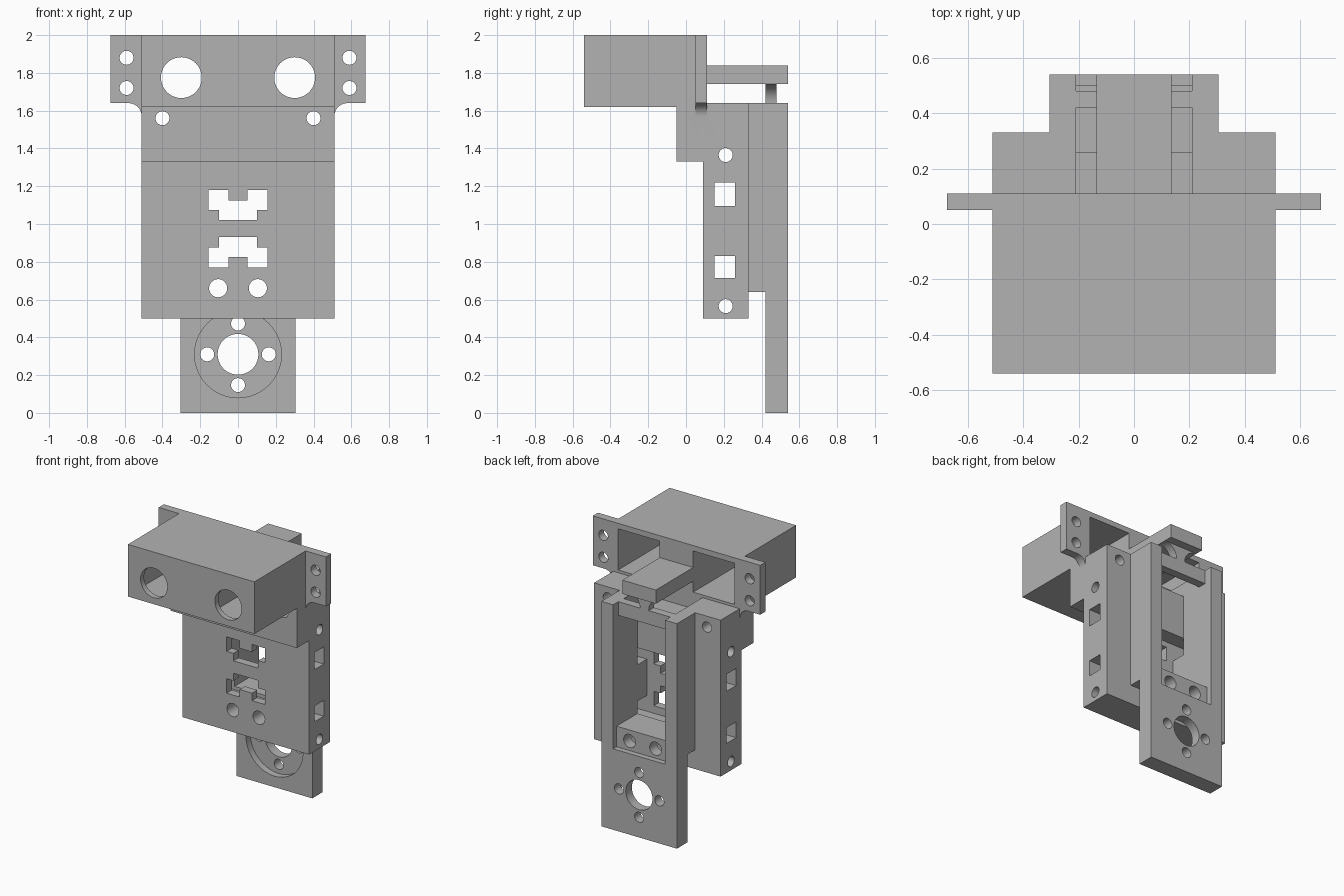
import bpy, bmesh, math
from mathutils import Matrix, Vector

cube = bpy.data.objects.get("Cube")
if cube:
    bpy.data.objects.remove(cube, do_unlink=True)

grey = bpy.data.materials.new("plain grey")
grey.use_nodes = True
colour = (0.45, 0.45, 0.45, 1)
grey.diffuse_color = colour
grey.node_tree.nodes["Principled BSDF"].inputs["Base Color"].default_value = colour


def finish(name, bm):
    bmesh.ops.recalc_face_normals(bm, faces=bm.faces)
    mesh = bpy.data.meshes.new(name)
    bm.to_mesh(mesh)
    bm.free()
    mesh.materials.append(grey)
    obj = bpy.data.objects.new(name, mesh)
    bpy.context.collection.objects.link(obj)
    return obj


def box(name, x, y, z):
    bm = bmesh.new()
    bmesh.ops.create_cube(bm, size=1)
    for v in bm.verts:
        v.co = Vector([lo + (c + 0.5) * (hi - lo) for c, (lo, hi) in zip(v.co, (x, y, z))])
    return finish(name, bm)


def drill(name, a, b, r):
    a, b = Vector(a), Vector(b)
    bm = bmesh.new()
    turn = (b - a).to_track_quat('Z', 'Y').to_matrix().to_4x4()
    bmesh.ops.create_cone(bm, cap_ends=True, segments=40, radius1=r, radius2=r,
                          depth=(b - a).length, matrix=Matrix.Translation((a + b) / 2) @ turn)
    return finish(name, bm)


def prism(name, outline, y0, y1):
    """Extrude an outline of (x, z) points along y."""
    bm = bmesh.new()
    face = bm.faces.new([bm.verts.new((x, y0, z)) for x, z in outline])
    new = bmesh.ops.extrude_face_region(bm, geom=[face])["geom"]
    bmesh.ops.translate(bm, vec=(0, y1 - y0, 0), verts=[v for v in new if isinstance(v, bmesh.types.BMVert)])
    return finish(name, bm)


def mirrored(half):
    return half + [(-x, z) for x, z in reversed(half)]


def arc(cx, cz, r, start, end, n=10):
    return [(cx + r * math.cos(math.radians(start + (end - start) * i / n)),
             cz + r * math.sin(math.radians(start + (end - start) * i / n))) for i in range(n + 1)]


def combine(target, tool, operation):
    mod = target.modifiers.new(operation.lower(), 'BOOLEAN')
    mod.operation, mod.object, mod.solver = operation, tool, 'EXACT'
    mesh = bpy.data.meshes.new_from_object(target.evaluated_get(bpy.context.evaluated_depsgraph_get()))
    target.modifiers.clear()
    target.data = mesh
    bpy.data.objects.remove(tool, do_unlink=True)


# Main block with the thicker brow below the sensor housing
W = 0.51
bracket = box("sensor_bracket", (-W, W), (0.09, 0.33), (0.5, 1.64))
parts = [
    box("brow", (-W, W), (-0.05, 0.2), (1.33, 1.63)),
    box("sensor_housing", (-W, W), (-0.54, 0.11), (1.62, 2)),
    box("back_frame", (-0.305, 0.305), (0.3, 0.54), (0.64, 1.64)),
    box("mounting_tongue", (-0.305, 0.305), (0.42, 0.54), (0, 0.8)),
]
# Housing ears, blended into the block with a concave fillet
ear = [(0.3, 1.57)] + arc(0.58, 1.57, 0.07, 180, 90) + [(0.675, 1.64), (0.675, 2), (0.3, 2)]
for side in (-1, 1):
    parts.append(prism("ear", [(side * x, z) for x, z in ear], 0.05, 0.11))
for part in parts:
    combine(bracket, part, 'UNION')

cuts = [
    # Stepped motor pocket, open at the back and at the top
    box("pocket", (-0.21, 0.21), (0.26, 0.6), (0.74, 1.7)),
    box("deep_pocket", (-0.21, 0.21), (0.15, 0.3), (0.74, 1.19)),
    box("top_slot", (-0.21, 0.21), (0.11, 0.3), (1.54, 1.7)),
    box("pocket_ledge", (-0.21, 0.21), (0.5, 0.6), (0.59, 0.8)),
    # Tongue recess and hub hole
    drill("hub_recess", (0, 0.335, 0.31), (0, 0.47, 0.31), 0.23),
    drill("hub_hole", (0, 0.35, 0.31), (0, 0.6, 0.31), 0.108),
]
for i in range(4):
    x, z = 0.163 * math.cos(i * math.pi / 2), 0.31 + 0.163 * math.sin(i * math.pi / 2)
    cuts.append(drill("hub_screw", (x, 0.35, z), (x, 0.6, z), 0.037))

# Cross holes and strap slots through the sides
for z in (0.565, 1.365):
    cuts.append(drill("cross_hole", (-0.6, 0.21, z), (0.6, 0.21, z), 0.037))
for z0, z1 in ((0.715, 0.83), (1.095, 1.22)):
    cuts.append(box("strap_slot", (-0.6, 0.6), (0.15, 0.26), (z0, z1)))

# Notched cable windows, one the flip of the other
window = mirrored([(0.1, 0.045), (0.1, 0.1), (0.155, 0.1), (0.155, 0.205), (0.05, 0.205), (0.05, 0.15)])
for flip in (-1, 1):
    cuts.append(prism("cable_window", [(x, 0.975 + flip * z) for x, z in window], 0, 0.2))

# Paired holes: sensor eyes and cavities, ear screws, block screws
for s in (-1, 1):
    cuts += [
        box("sensor_cavity", sorted((s * 0.135, s * 0.47)), (-0.5, 0.2), (1.66, 1.96)),
        drill("sensor_eye", (s * 0.3, -0.6, 1.775), (s * 0.3, -0.4, 1.775), 0.108),
        drill("brow_hole", (s * 0.4, -0.1, 1.56), (s * 0.4, 0.4, 1.56), 0.037),
        drill("lower_hole", (s * 0.105, 0, 0.66), (s * 0.105, 0.6, 0.66), 0.048),
    ]
    for z in (1.72, 1.88):
        cuts.append(drill("ear_hole", (s * 0.59, 0, z), (s * 0.59, 0.2, z), 0.037))
for cut in cuts:
    combine(bracket, cut, 'DIFFERENCE')

# Rear arm, its cross bar and the filleted post joining them
combine(bracket, box("arm", (-0.135, 0.135), (0.05, 0.54), (1.74, 1.84)), 'UNION')
combine(bracket, box("cross_bar", (-0.25, 0.25), (0.42, 0.48), (1.54, 1.64)), 'UNION')
post = mirrored([(0.035, 1.6)] + arc(0.135, 1.64, 0.1, 180, 90) + [(0.135, 1.78)])
combine(bracket, prism("post", post, 0.42, 0.48), 'UNION')

bpy.ops.object.select_all(action='DESELECT')
bracket.select_set(True)
bpy.context.view_layer.objects.active = bracket
bpy.ops.object.shade_smooth_by_angle(angle=math.radians(30))
